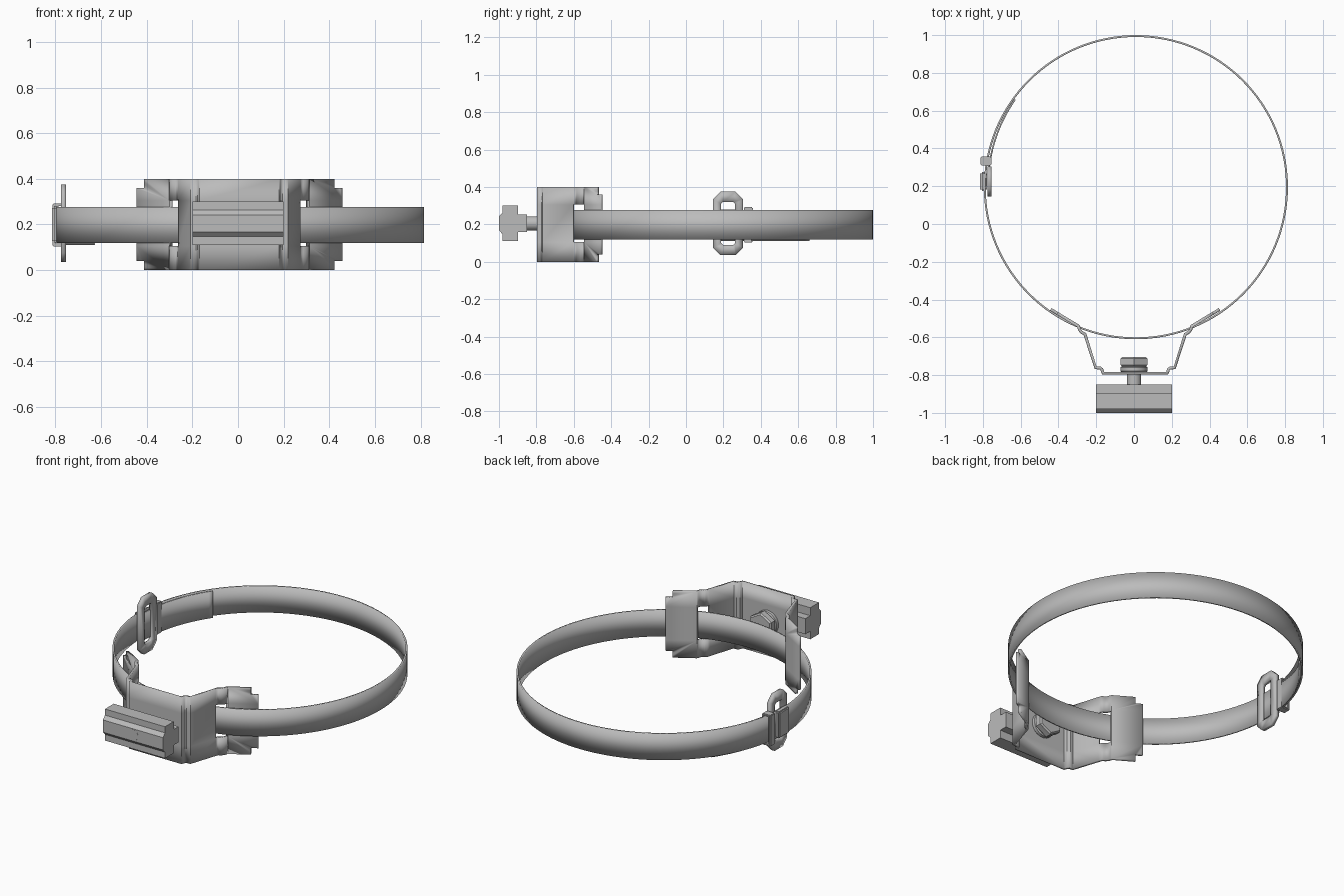
import bpy, bmesh
from math import cos, sin, pi, radians
from mathutils import Matrix, Vector

cube = bpy.data.objects.get("Cube")
if cube:
    bpy.data.objects.remove(cube)

steel = bpy.data.materials.new("grey steel")
steel.use_nodes = True
STEEL = (0.5, 0.5, 0.5, 1)
steel.diffuse_color = STEEL
steel.node_tree.nodes["Principled BSDF"].inputs["Base Color"].default_value = STEEL

AXIS = 0.205                       # height of the bolt axis
CENTRE = Vector((0.01, 0.195, 0))  # centre of the strap loop


def finish(name, bm, thickness=0):
    """Turn a bmesh into an object, optionally thickening a sheet."""
    bmesh.ops.recalc_face_normals(bm, faces=bm.faces)
    mesh = bpy.data.meshes.new(name)
    bm.to_mesh(mesh)
    bm.free()
    mesh.materials.append(steel)
    ob = bpy.data.objects.new(name, mesh)
    bpy.context.collection.objects.link(ob)
    if thickness:
        mod = ob.modifiers.new("thickness", "SOLIDIFY")
        mod.thickness = thickness
        mod.offset = 0
    bpy.ops.object.select_all(action="DESELECT")
    ob.select_set(True)
    bpy.context.view_layer.objects.active = ob
    bpy.ops.object.shade_smooth_by_angle(angle=radians(35))
    return ob


def sheet(bm, path, z0, z1):
    """Stand a plan-view path up into a vertical sheet."""
    low = [bm.verts.new((x, y, z0)) for x, y in path]
    high = [bm.verts.new((x, y, z1)) for x, y in path]
    for i in range(len(path) - 1):
        bm.faces.new((low[i], low[i + 1], high[i + 1], high[i]))


def prism(name, points, offset):
    """Extrude a flat outline of 3D points along an offset."""
    bm = bmesh.new()
    face = bm.faces.new([bm.verts.new(p) for p in points])
    out = bmesh.ops.extrude_face_region(bm, geom=[face], use_keep_orig=True)
    verts = [g for g in out["geom"] if isinstance(g, bmesh.types.BMVert)]
    bmesh.ops.translate(bm, verts=verts, vec=offset)
    return finish(name, bm)


def cylinder(name, radius, y0, y1, sides, bevel=0):
    """Round or hexagonal part lying on the bolt axis."""
    bm = bmesh.new()
    place = Matrix.Translation((0, (y0 + y1) / 2, AXIS)) @ Matrix.Rotation(pi / 2, 4, "X")
    bmesh.ops.create_cone(bm, cap_ends=True, segments=sides, radius1=radius,
                          radius2=radius, depth=y1 - y0, matrix=place)
    if bevel:
        rim = [e for e in bm.edges if abs(e.verts[0].co.y - e.verts[1].co.y) < 0.001]
        bmesh.ops.bevel(bm, geom=rim, offset=bevel, segments=1, affect="EDGES")
    return finish(name, bm)


def box(name, lo, hi, bevel=0.004):
    bm = bmesh.new()
    lo, hi = Vector(lo), Vector(hi)
    bmesh.ops.create_cube(bm, size=1, matrix=Matrix.Translation((lo + hi) / 2)
                          @ Matrix.Diagonal((*(hi - lo), 1)))
    bmesh.ops.bevel(bm, geom=bm.edges[:], offset=bevel, segments=2, affect="EDGES")
    return finish(name, bm)


def arc(radius0, radius1, start, end, count):
    """Plan-view arc about the loop centre, with a changing radius."""
    path = []
    for i in range(count + 1):
        t = i / count
        a = radians(start + (end - start) * t)
        r = radius0 + (radius1 - radius0) * t
        path.append((CENTRE.x + r * cos(a), CENTRE.y + r * sin(a)))
    return path


# Strap loop and its overlapping tail
bm = bmesh.new()
sheet(bm, arc(0.8, 0.8, -180, 180, 128), 0.118, 0.277)
bmesh.ops.remove_doubles(bm, verts=bm.verts, dist=0.0001)
finish("strap", bm, 0.01)
bm = bmesh.new()
sheet(bm, arc(0.79, 0.782, 144, 182, 20), 0.11, 0.27)
finish("strap_tail", bm, 0.008)

# Bent bracket: half plan, mirrored, with rounded bends
half = [(0.2, -0.79), (0.275, -0.555), (0.447, -0.452)]
plan = [(-x, y) for x, y in reversed(half)] + half
plan = [(x + 0.006, y) for x, y in plan]
bm = bmesh.new()
sheet(bm, plan, 0.0, 0.4)
bends = [e for e in bm.edges if len(e.link_faces) == 2]
bmesh.ops.bevel(bm, geom=bends, offset=0.03, segments=5, affect="EDGES")
corners = [v for v in bm.verts if len(v.link_edges) == 2]
bmesh.ops.bevel(bm, geom=corners, offset=0.04, segments=6, affect="VERTICES")
# Strap slots at the upper bends
for co, no in [((0, -0.6, 0), (0, 1, 0)), ((0, -0.542, 0), (0, 1, 0)),
               ((0, 0, 0.105), (0, 0, 1)), ((0, 0, 0.305), (0, 0, 1))]:
    bmesh.ops.bisect_plane(bm, geom=bm.verts[:] + bm.edges[:] + bm.faces[:],
                           plane_co=co, plane_no=no)
slots = []
for f in bm.faces:
    c = f.calc_center_median()
    if -0.6 < c.y < -0.542 and 0.105 < c.z < 0.305:
        slots.append(f)
bmesh.ops.delete(bm, geom=slots, context="FACES")
finish("bracket", bm, 0.016)

# Slotted clamp bar across the front
upper = [(-1.0, 0.037), (-0.98, 0.058), (-0.98, 0.095), (-0.897, 0.095),
         (-0.897, 0.047), (-0.85, 0.047)]
outline = upper + [(y, -h) for y, h in reversed(upper)]
prism("clamp_bar", [(-0.2, y, AXIS + h) for y, h in outline], (0.4, 0, 0))

# Bolt, washer nut and hexagonal head
cylinder("bolt_shaft", 0.038, -0.86, -0.72, 32)
cylinder("bolt_tip", 0.034, -1.0005, -0.99, 32)
cylinder("bolt_washer", 0.072, -0.784, -0.754, 32, 0.006)
cylinder("bolt_head", 0.082, -0.754, -0.705, 6, 0.008)

# Buckle plate: chamfered frame with an open window
MID_Y, MID_Z = 0.225, 0.205


def octagon(hy, hz, cut):
    quarter = [(hy, hz - cut), (hy - cut, hz)]
    pts = quarter + [(-y, z) for y, z in reversed(quarter)]
    return pts + [(-y, -z) for y, z in pts]


bm = bmesh.new()
rings = [[bm.verts.new((-0.765, MID_Y + y, MID_Z + z)) for y, z in octagon(*size)]
         for size in ((0.08, 0.17, 0.04), (0.037, 0.115, 0.01))]
for i in range(8):
    j = (i + 1) % 8
    bm.faces.new((rings[0][i], rings[0][j], rings[1][j], rings[1][i]))
finish("buckle_plate", bm, 0.022)

# Folded strap end through the buckle, and the keeper loop behind it
box("strap_fold", (-0.814, 0.175, 0.12), (-0.778, 0.275, 0.28), 0.008)
for name, x0, x1 in (("outer", -0.812, -0.797), ("inner", -0.77, -0.755)):
    box("keeper_" + name, (x0, 0.31, 0.108), (x1, 0.357, 0.29))
for name, z0 in (("bottom", 0.104), ("top", 0.28)):
    box("keeper_" + name, (-0.812, 0.31, z0), (-0.755, 0.357, z0 + 0.012))
